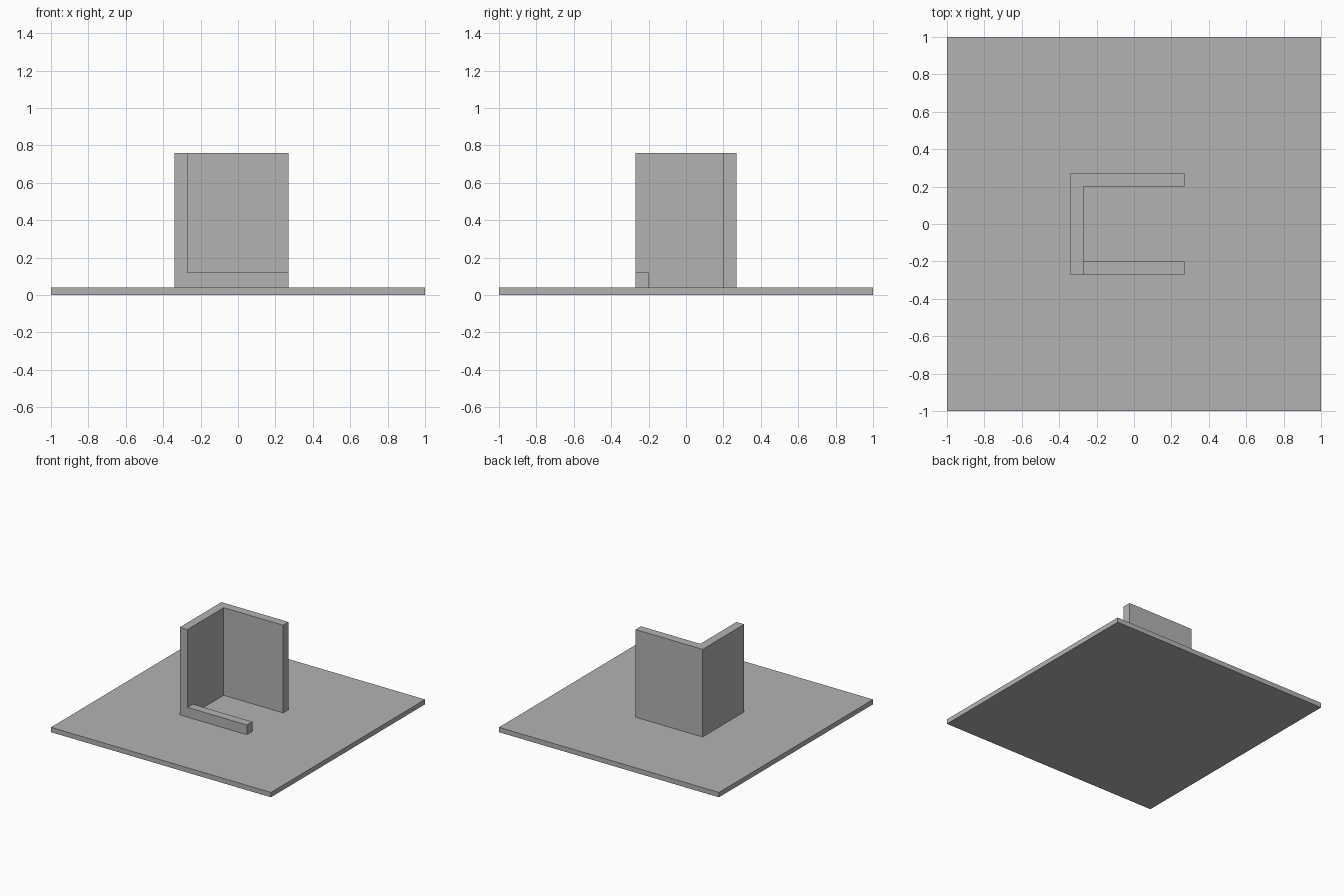
import bpy
import bmesh

if "Cube" in bpy.data.objects:
    bpy.data.objects.remove(bpy.data.objects["Cube"], do_unlink=True)

# One plain grey for everything
GREY = (0.45, 0.45, 0.45, 1.0)
grey = bpy.data.materials.new("plain_grey")
grey.use_nodes = True
grey.diffuse_color = GREY
grey.node_tree.nodes["Principled BSDF"].inputs["Base Color"].default_value = GREY


def extrude_outline(name, outline, bottom, top):
    """Make a solid by raising a flat outline from bottom to top."""
    bm = bmesh.new()
    base = bm.faces.new([bm.verts.new((x, y, bottom)) for x, y in outline])
    raised = bmesh.ops.extrude_face_region(bm, geom=[base], use_keep_orig=True)
    verts = [v for v in raised["geom"] if isinstance(v, bmesh.types.BMVert)]
    bmesh.ops.translate(bm, verts=verts, vec=(0, 0, top - bottom))
    bmesh.ops.recalc_face_normals(bm, faces=bm.faces)
    mesh = bpy.data.meshes.new(name)
    bm.to_mesh(mesh)
    bm.free()
    mesh.materials.append(grey)
    obj = bpy.data.objects.new(name, mesh)
    bpy.context.collection.objects.link(obj)
    return obj


def rectangle(x0, x1, y0, y1):
    return [(x0, y0), (x1, y0), (x1, y1), (x0, y1)]


FLOOR = 0.04
OUT, INNER, END = -0.34, -0.27, 0.27   # x limits of the walls
HALF, INSIDE = 0.27, 0.2               # y limits of the walls

# Ground slab
extrude_outline("ground_slab", rectangle(-1, 1, -1, 1), 0, FLOOR)

# Tall corner wall: right side and back in one piece
corner = [(OUT, -HALF), (INNER, -HALF), (INNER, INSIDE),
          (END, INSIDE), (END, HALF), (OUT, HALF)]
extrude_outline("corner_wall", corner, FLOOR, 0.76)

# Low kerb along the front
extrude_outline("front_kerb", rectangle(INNER, END, -HALF, -INSIDE), FLOOR, 0.12)
